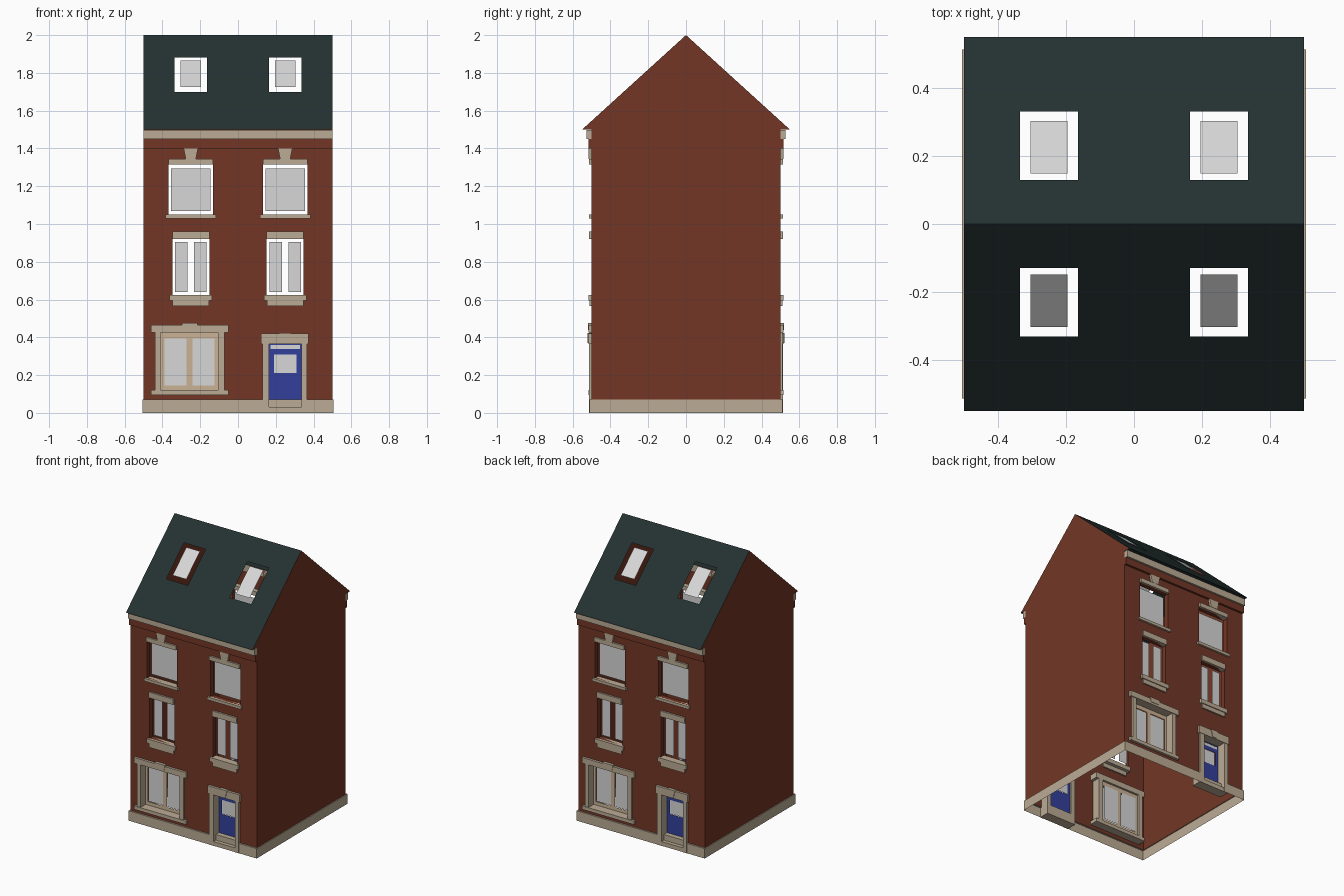
import bpy, bmesh

if "Cube" in bpy.data.objects:
    bpy.data.objects.remove(bpy.data.objects["Cube"])


def material(name, rgb):
    m = bpy.data.materials.new(name)
    m.diffuse_color = (*rgb, 1)
    m.use_nodes = True
    m.node_tree.nodes["Principled BSDF"].inputs["Base Color"].default_value = m.diffuse_color
    return m


BRICK = material("brick red", (0.17, 0.037, 0.019))
SLATE = material("dark slate", (0.018, 0.031, 0.031))
STONE = material("pale stone", (0.50, 0.41, 0.30))
GLASS = material("light glass", (0.68, 0.68, 0.68))
BLUE = material("door blue", (0.034, 0.051, 0.33))
FRAME = material("tan frame", (0.60, 0.45, 0.30))


def build(name, mat, faces):
    """Make one object from faces, repeated by a half turn for the back."""
    bm = bmesh.new()
    for s in (1, -1):
        for f in faces:
            bm.faces.new([bm.verts.new((s * x, s * y, z)) for x, y, z in f])
    bmesh.ops.remove_doubles(bm, verts=bm.verts, dist=1e-5)
    me = bpy.data.meshes.new(name)
    bm.to_mesh(me)
    bm.free()
    me.materials.append(mat)
    bpy.context.collection.objects.link(bpy.data.objects.new(name, me))


def prism(profile, y0, y1):
    """Solid from an x-z profile (counter-clockwise), front y0 to back y1."""
    a = [(x, y0, z) for x, z in profile]
    b = [(x, y1, z) for x, z in profile]
    n = len(a)
    sides = [[a[i], b[i], b[(i + 1) % n], a[(i + 1) % n]] for i in range(n)]
    return [a, b[::-1]] + sides


def box(x0, x1, z0, z1, y0, y1):
    return prism([(x0, z0), (x1, z0), (x1, z1), (x0, z1)], y0, y1)


def keystone(x, z0, z1, w0, w1, y0):
    return prism([(x - w0, z0), (x + w0, z0), (x + w1, z1), (x - w1, z1)], y0, -0.49)


def sheet(bounds, holes, place):
    """Flat sheet with rectangular holes; rectangles are (u0, u1, v0, v1)."""
    us = sorted({u for r in [bounds] + holes for u in r[:2]})
    vs = sorted({v for r in [bounds] + holes for v in r[2:]})
    out = []
    for u0, u1 in zip(us, us[1:]):
        for v0, v1 in zip(vs, vs[1:]):
            u, v = (u0 + u1) / 2, (v0 + v1) / 2
            if not any(h[0] < u < h[1] and h[2] < v < h[3] for h in holes):
                out.append([place(*p) for p in ((u0, v0), (u1, v0), (u1, v1), (u0, v1))])
    return out


def at_y(y):
    return lambda x, z: (x, y, z)


def slope(x, y):
    return (x, y, 2 - abs(y) / 1.1)


# Openings
CENTRES = (-0.25, 0.25)
upper = [(c - 0.118, c + 0.118, 1.05, 1.315) for c in CENTRES]
middle = [(c - 0.098, c + 0.098, 0.625, 0.92) for c in CENTRES]
door = (0.165, 0.335, 0.07, 0.365)
bay = (-0.41, -0.105, 0.12, 0.425)

# Brick front and back walls
build("front_wall", BRICK, sheet((-0.5, 0.5, 0.07, 1.5), upper + middle + [door, bay], at_y(-0.5)))

# Gable side walls
build("gable_wall", BRICK, [[(0.5, y, z) for y, z in (
    (-0.5, 0.07), (0.5, 0.07), (0.5, 1.5), (0.55, 1.5), (0, 2), (-0.55, 1.5), (-0.5, 1.5))]])

# Brick reveals around the upper openings
reveals = []
for x0, x1, z0, z1 in upper + middle:
    reveals += box(x0, x1, z0, z1, -0.5, -0.465)[2:]
build("window_reveal", BRICK, [f[::-1] for f in reveals])

# Roof slopes with skylight holes, soffit and floating panes
build("roof", SLATE, sheet((-0.5, 0.5, -0.55, 0),
      [(c - 0.085, c + 0.085, -0.33, -0.13) for c in CENTRES], slope))
build("soffit", SLATE, [[(-0.5, -0.5, 1.5), (0.5, -0.5, 1.5), (0.5, -0.55, 1.5), (-0.5, -0.55, 1.5)]])
build("skylight_pane", GLASS, [[slope(c - 0.054, -0.303), slope(c + 0.054, -0.303),
      slope(c + 0.054, -0.148), slope(c - 0.054, -0.148)] for c in CENTRES])

# Cornice and the brick band under it
build("cornice", STONE, box(-0.5, 0.5, 1.45, 1.498, -0.528, -0.5))
build("brick_band", BRICK, box(-0.5, 0.5, 1.40, 1.45, -0.515, -0.5))

# Plinth: outer faces and ledges, cut away at the doorstep
PX, PY = 0.506, 0.512
build("plinth", STONE,
      sheet((-PX, PX, 0, 0.07), [(0.165, 0.335, 0.0, 0.07)], at_y(-PY))
      + [[(PX, -PY, 0), (PX, PY, 0), (PX, PY, 0.07), (PX, -PY, 0.07)],
         [(0.5, -0.5, 0.07), (PX, -PY, 0.07), (PX, PY, 0.07), (0.5, 0.5, 0.07)],
         [(-PX, -PY, 0.07), (0.165, -PY, 0.07), (0.165, -0.5, 0.07), (-0.5, -0.5, 0.07)],
         [(0.335, -PY, 0.07), (PX, -PY, 0.07), (0.5, -0.5, 0.07), (0.335, -0.5, 0.07)]])

# Upper and middle windows: lintels, keystones, sills and panes
lintels, keys, sills, panes = [], [], [], []
for c in CENTRES:
    lintels += box(c - 0.118, c + 0.118, 1.315, 1.345, -0.513, -0.465)
    lintels += box(c - 0.098, c + 0.098, 0.92, 0.96, -0.513, -0.465)
    keys += keystone(c, 1.345, 1.40, 0.027, 0.038, -0.515)
    sills += box(c - 0.133, c + 0.133, 1.03, 1.05, -0.514, -0.465)
    sills += box(c - 0.112, c + 0.112, 0.595, 0.625, -0.516, -0.465)
    sills += box(c - 0.096, c + 0.096, 0.565, 0.595, -0.510, -0.49)
    for x0, x1, z0, z1 in ((-0.105, 0.105, 1.07, 1.295),
                           (-0.083, -0.017, 0.64, 0.905), (0.017, 0.083, 0.64, 0.905)):
        panes += sheet((c + x0, c + x1, z0, z1), [], at_y(-0.47))
build("window_lintel", STONE, lintels)
build("window_keystone", STONE, keys)
build("window_sill", STONE, sills)
build("window_pane", GLASS, panes)

# Ground floor window: stone surround, tan frame, two panes
build("large_window_surround", STONE,
      box(-0.44, -0.41, 0.12, 0.425, -0.512, -0.44)
      + box(-0.105, -0.072, 0.12, 0.425, -0.512, -0.44)
      + box(-0.46, -0.05, 0.425, 0.465, -0.517, -0.44)
      + box(-0.46, -0.05, 0.095, 0.12, -0.517, -0.44)
      + keystone(-0.255, 0.44, 0.475, 0.035, 0.042, -0.52))
glass = [(-0.39, -0.272, 0.145, 0.395), (-0.242, -0.125, 0.145, 0.395)]
build("large_window_frame", FRAME, sheet(bay, glass, at_y(-0.455)))
build("large_window_pane", GLASS, [f for g in glass for f in sheet(g, [], at_y(-0.45))])

# Door surround and steps
build("door_surround", STONE,
      box(0.13, 0.165, 0, 0.365, -0.514, -0.44)
      + box(0.335, 0.365, 0, 0.365, -0.514, -0.44)
      + box(0.122, 0.373, 0.365, 0.42, -0.517, -0.44)
      + keystone(0.248, 0.37, 0.424, 0.015, 0.03, -0.521))
build("doorstep", STONE, box(0.165, 0.335, 0, 0.03, -0.512, -0.44)
      + box(0.165, 0.335, 0.03, 0.07, -0.485, -0.44))

# Blue door with a glazed panel and a fanlight
lights = [(0.19, 0.31, 0.21, 0.31), (0.172, 0.328, 0.338, 0.36)]
build("door", BLUE, sheet(door, lights, at_y(-0.45)))
build("door_pane", GLASS, [f for g in lights for f in sheet(g, [], at_y(-0.447))])
